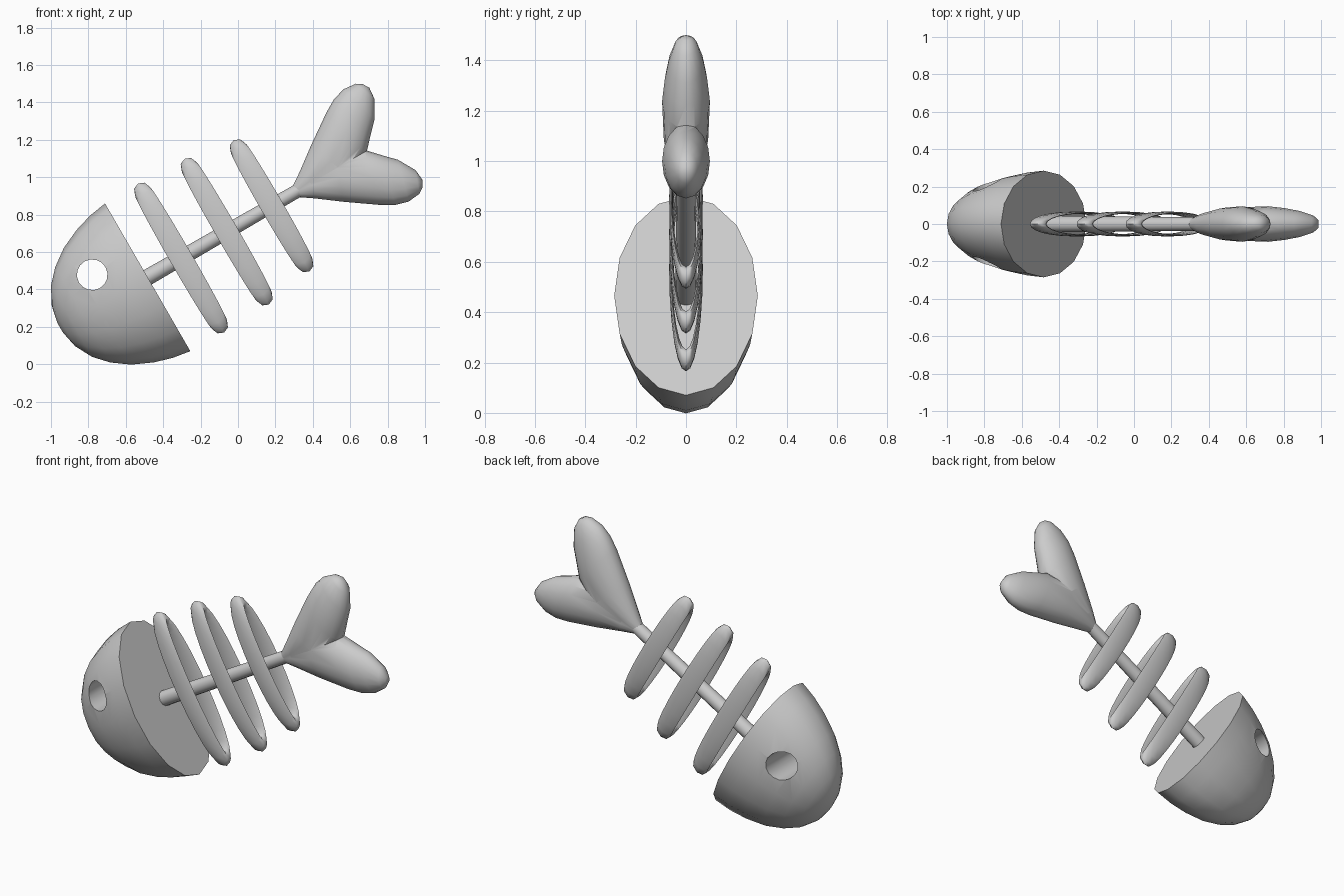
import bpy, math
from mathutils import Vector, Matrix

if "Cube" in bpy.data.objects:
    bpy.data.objects.remove(bpy.data.objects["Cube"])

# Local frame: x runs head to tail, z across; tilted 30 degrees and placed at the head's cut
PLACE = Matrix.Translation((-0.483, 0, 0.465)) @ Matrix.Rotation(math.radians(-30), 4, 'Y')


def loft(name, rings, closed=False, flip=False):
    """Skin a list of equal-sized rings; cap the ends or close the loop."""
    n, m = len(rings[0]), len(rings)
    verts = [PLACE @ Vector(p) for r in rings for p in r]
    faces = []
    for i in range(m if closed else m - 1):
        a, b = i * n, ((i + 1) % m) * n
        for j in range(n):
            k = (j + 1) % n
            faces.append((a + j, a + k, b + k, b + j))
    if not closed:
        faces.append(tuple(reversed(range(n))))
        faces.append(tuple(range((m - 1) * n, m * n)))
    me = bpy.data.meshes.new(name)
    me.from_pydata(verts, [], faces)
    ob = bpy.data.objects.new(name, me)
    bpy.context.collection.objects.link(ob)
    select(ob)
    bpy.ops.object.mode_set(mode='EDIT')
    bpy.ops.mesh.select_all(action='SELECT')
    bpy.ops.mesh.normals_make_consistent(inside=False)
    bpy.ops.object.mode_set(mode='OBJECT')
    return ob


def select(ob):
    bpy.ops.object.select_all(action='DESELECT')
    ob.select_set(True)
    bpy.context.view_layer.objects.active = ob


def smooth(ob, angle=50):
    select(ob)
    bpy.ops.object.shade_smooth_by_angle(angle=math.radians(angle))


def boolean(ob, other, op):
    mod = ob.modifiers.new('bool', 'BOOLEAN')
    mod.operation, mod.solver, mod.object = op, 'EXACT', other
    select(ob)
    bpy.ops.object.modifier_apply(modifier='bool')
    bpy.data.objects.remove(other)


def ellipse(outer, inner, depth, n=16):
    """Ring spanning two (x, z) points, with half-depth in y."""
    c = [(outer[i] + inner[i]) / 2 for i in (0, 1)]
    d = [(outer[i] - inner[i]) / 2 for i in (0, 1)]
    ring = []
    for k in range(n):
        a = 2 * math.pi * k / n
        ring.append((c[0] + d[0] * math.cos(a), depth * math.sin(a), c[1] + d[1] * math.cos(a)))
    return ring


# Head: half ellipsoid with a flat cut
profile = [(0, .456), (-.1, .44), (-.2, .41), (-.31, .36), (-.4, .295), (-.47, .22), (-.52, .125), (-.54, .03)]
head = loft('head', [ellipse((u, v), (u, -v), v * .625) for u, v in profile])

# Eye hole through the head
eye = loft('eye_cutter', [[(-.25 + .082 * math.cos(a), y, .16 + .082 * math.sin(a))
                           for a in [2 * math.pi * k / 16 for k in range(16)]] for y in (-.5, .5)])
boolean(head, eye, 'DIFFERENCE')
smooth(head)

# Spine
spine = loft('spine', [ellipse((u, r), (u, -r), r, 12) for u, r in ((-.04, .044), (.98, .036))])
smooth(spine)


# Ribs: tall flattened rings around the spine
def rib(name, u, half):
    rings = []
    for i in range(24):
        a = 2 * math.pi * i / 24
        thick = .045 + .014 * abs(math.cos(a))
        ring = []
        for j in range(8):
            b = 2 * math.pi * j / 8
            r = half - .045 + .045 * math.cos(b)
            ring.append((u + thick * math.sin(b), r * math.cos(a) * .067 / half, r * math.sin(a)))
        rings.append(ring)
    smooth(loft(name, rings, closed=True), 60)


for i, (u, half) in enumerate(((.206, .46), (.488, .45), (.765, .405))):
    rib(f'rib_{i + 1}', u, half)

# Tail: two mirrored plump lobes forming a forked fin
stations = [((.91, .03), (.92, -.03), .03), ((.987, .083), (1.02, -.06), .06),
            ((1.109, .174), (1.2, -.08), .088), ((1.268, .285), (1.345, -.01), .095),
            ((1.34, .327), (1.41, .06), .085), ((1.41, .347), (1.473, .125), .07),
            ((1.481, .34), (1.527, .22), .045), ((1.512, .32), (1.533, .285), .02)]


def lobe(name, s):
    return loft(name, [ellipse((o[0], s * o[1]), (i[0], s * i[1]), d) for o, i, d in stations])


tail = lobe('tail', 1)
boolean(tail, lobe('lower_lobe', -1), 'UNION')
smooth(tail)
